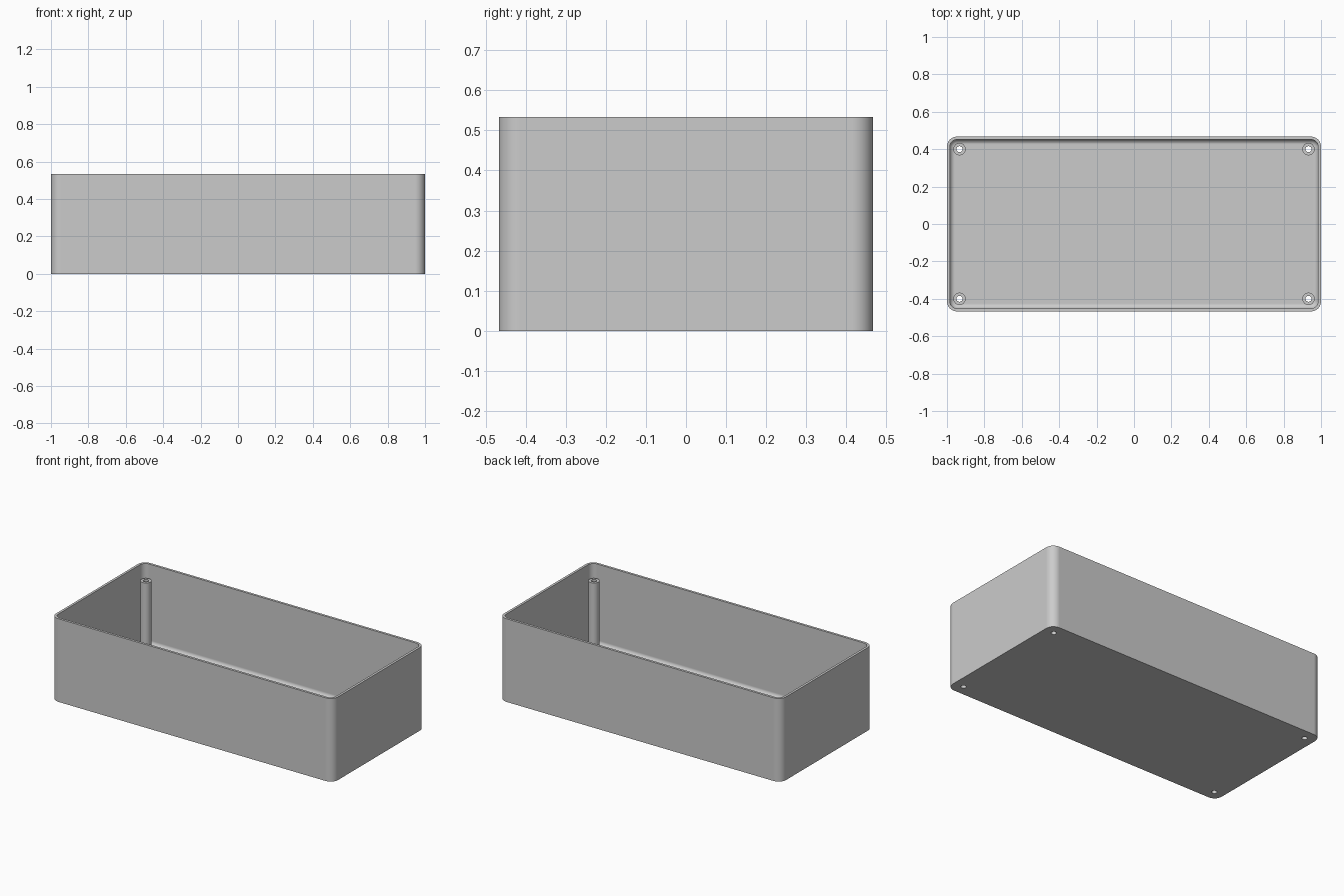
import bpy, bmesh, math

old = bpy.data.objects.get("Cube")
if old:
    bpy.data.objects.remove(old, do_unlink=True)

# Main dimensions
HALF_X, HALF_Y, HEIGHT = 1.0, 0.467, 0.533
CORNER, WALL, FLOOR, FILLET = 0.053, 0.0155, 0.02, 0.026
POST_X, POST_Y, POST_R, POST_TOP, HOLE_R = 0.933, 0.4, 0.033, 0.45, 0.016

# Single plastic colour
grey = bpy.data.materials.new("grey plastic")
grey.use_nodes = True
colour = (0.6, 0.6, 0.6, 1)
grey.diffuse_color = colour
grey.node_tree.nodes["Principled BSDF"].inputs["Base Color"].default_value = colour


def rounded_ring(bm, inset, z, steps=10):
    """Rounded rectangle of vertices, inset from the outer outline."""
    r = CORNER - inset
    cx, cy = HALF_X - CORNER, HALF_Y - CORNER
    verts = []
    for q, (sx, sy) in enumerate([(1, 1), (-1, 1), (-1, -1), (1, -1)]):
        for i in range(steps + 1):
            a = math.pi / 2 * (q + i / steps)
            verts.append(bm.verts.new((sx * cx + r * math.cos(a),
                                       sy * cy + r * math.sin(a), z)))
    return verts


def build_tray():
    bm = bmesh.new()
    # Outer wall, rim, inner wall, then the rounded floor edge
    section = [(0, 0), (0, HEIGHT), (WALL, HEIGHT)]
    for i in range(7):
        a = math.pi / 2 * i / 6
        section.append((WALL + FILLET * (1 - math.cos(a)),
                        FLOOR + FILLET * (1 - math.sin(a))))
    rings = [rounded_ring(bm, inset, z) for inset, z in section]
    n = len(rings[0])
    for low, high in zip(rings, rings[1:]):
        for i in range(n):
            j = (i + 1) % n
            bm.faces.new((low[i], low[j], high[j], high[i]))
    bm.faces.new(rings[0][::-1])
    bm.faces.new(rings[-1])
    bmesh.ops.recalc_face_normals(bm, faces=bm.faces)
    mesh = bpy.data.meshes.new("tray")
    bm.to_mesh(mesh)
    bm.free()
    mesh.materials.append(grey)
    obj = bpy.data.objects.new("tray", mesh)
    bpy.context.collection.objects.link(obj)
    return obj


def cylinder(name, x, y, radius, z0, z1):
    bpy.ops.mesh.primitive_cylinder_add(vertices=32, radius=radius, depth=z1 - z0,
                                        location=(x, y, (z0 + z1) / 2))
    obj = bpy.context.object
    obj.name = name
    obj.data.materials.append(grey)
    return obj


def boolean(target, tool, operation):
    mod = target.modifiers.new(operation.lower(), "BOOLEAN")
    mod.operation, mod.object, mod.solver = operation, tool, "EXACT"
    bpy.context.view_layer.objects.active = target
    bpy.ops.object.modifier_apply(modifier=mod.name)
    bpy.data.objects.remove(tool, do_unlink=True)


# Tray with four drilled screw posts
tray = build_tray()
for sx in (-1, 1):
    for sy in (-1, 1):
        x, y = sx * POST_X, sy * POST_Y
        boolean(tray, cylinder("screw_post", x, y, POST_R, FLOOR / 2, POST_TOP), "UNION")
        boolean(tray, cylinder("screw_hole", x, y, HOLE_R, -0.1, HEIGHT), "DIFFERENCE")

# Smooth corners with flat panels
bpy.ops.object.select_all(action="DESELECT")
tray.select_set(True)
bpy.context.view_layer.objects.active = tray
bpy.ops.object.shade_smooth_by_angle(angle=math.radians(35))
weighted = tray.modifiers.new("flat panels", "WEIGHTED_NORMAL")
weighted.keep_sharp = True
